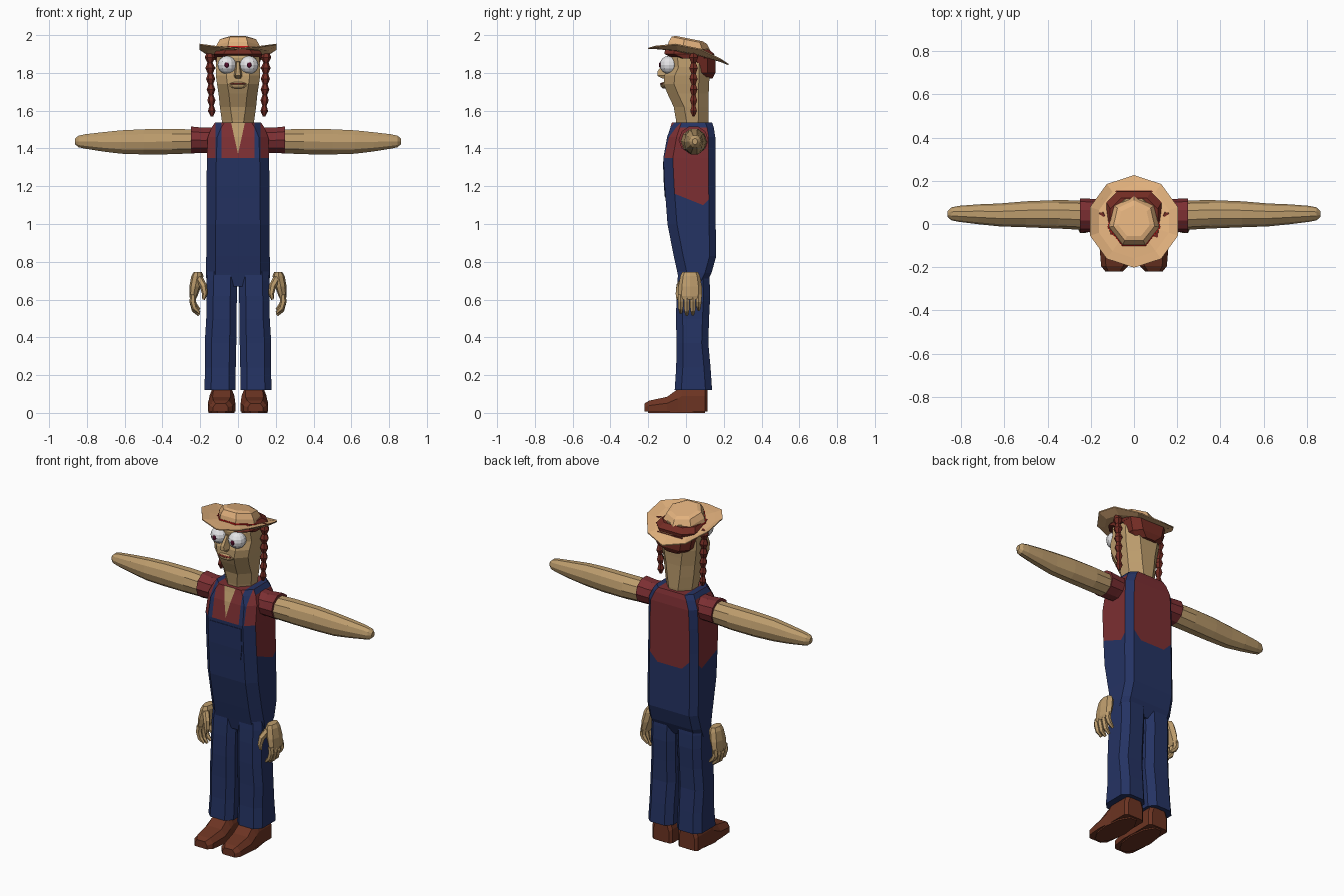
import bpy, bmesh, math
from mathutils import Vector

if "Cube" in bpy.data.objects:
    bpy.data.objects.remove(bpy.data.objects["Cube"])


def material(name, r, g, b):
    m = bpy.data.materials.new(name)
    m.diffuse_color = (r, g, b, 1)
    m.use_nodes = True
    m.node_tree.nodes["Principled BSDF"].inputs["Base Color"].default_value = m.diffuse_color
    return m


SKIN = material("skin", .50, .33, .15)
SHIRT = material("shirt_red", .20, .028, .032)
DENIM = material("denim_blue", .018, .033, .125)
BOOT = material("boot_brown", .15, .034, .016)
HAIR = material("hair_auburn", .17, .025, .017)
STRAW = material("straw", .76, .44, .205)
RIBBON = material("ribbon_red", .60, .01, .01)
WHITE = material("eye_white", .80, .80, .82)
PUPIL = material("pupil_dark", .09, .004, .025)


def finish(name, bm, *mats):
    bmesh.ops.recalc_face_normals(bm, faces=bm.faces)
    me = bpy.data.meshes.new(name)
    bm.to_mesh(me)
    bm.free()
    for m in mats:
        me.materials.append(m)
    ob = bpy.data.objects.new(name, me)
    bpy.context.collection.objects.link(ob)
    return ob


def loft_bm(rings, caps=True):
    """Skin a list of equal-length point rings."""
    bm = bmesh.new()
    vs = [[bm.verts.new(p) for p in r] for r in rings]
    n = len(vs[0])
    for a, b in zip(vs, vs[1:]):
        for i in range(n):
            j = (i + 1) % n
            bm.faces.new((a[i], a[j], b[j], b[i]))
    if caps:
        bm.faces.new(vs[0])
        bm.faces.new(vs[-1])
    bmesh.ops.recalc_face_normals(bm, faces=bm.faces)
    return bm


def loft(name, rings, mat, caps=True):
    return finish(name, loft_bm(rings, caps), mat)


def octagon(z, w, yf, yb, cx=0, cf=.05, cb=.035):
    """Rectangle with cut corners, lying flat at height z."""
    half = [(w - cf, yf), (w, yf + cf), (w, yb - cb), (w - cb, yb)]
    pts = half + [(-x, y) for x, y in reversed(half)]
    return [(cx + x, y, z) for x, y in pts]


def circle(z, cx, cy, rx, ry, n=8, start=0.0):
    return [(cx + rx * math.cos(start + math.tau * i / n),
             cy + ry * math.sin(start + math.tau * i / n), z) for i in range(n)]


def tube(name, path, radii, mat, n=6):
    """Tapered tube along a path of points."""
    path = [Vector(p) for p in path]
    rings = []
    for i, p in enumerate(path):
        d = (path[min(i + 1, len(path) - 1)] - path[max(i - 1, 0)]).normalized()
        u = d.cross(Vector((0, 1, 0))).normalized()
        v = d.cross(u)
        rings.append([p + radii[i] * (u * math.cos(math.tau * k / n) + v * math.sin(math.tau * k / n))
                      for k in range(n)])
    return loft(name, rings, mat)


def ball(name, loc, size, mat, seg=12):
    bm = bmesh.new()
    bmesh.ops.create_uvsphere(bm, u_segments=seg, v_segments=8, radius=1)
    for v in bm.verts:
        v.co = Vector(loc) + Vector([a * b for a, b in zip(v.co, size)])
    return finish(name, bm, mat)


# Torso: overalls with shirt panels and open collar coloured by rule
bm = loft_bm([octagon(*a) for a in [
    (.67, .165, -.03, .10), (.74, .17, -.045, .135), (.83, .168, -.065, .16),
    (1.0, .168, -.098, .157), (1.2, .166, -.113, .155), (1.35, .165, -.12, .155),
    (1.46, .16, -.10, .155), (1.51, .14, -.083, .147), (1.537, .122, -.075, .138)]])
cuts = [((0, .09, 1.1), (0, .4, 1)), ((0, .09, 1.1), (0, -1, 1)), ((0, 0, 1.1), (0, 0, 1)),
        ((.08, 0, 1.1), (-1, 0, 1)), ((-.08, 0, 1.1), (1, 0, 1)),
        ((0, 0, 1.37), (1, 0, .22)), ((0, 0, 1.37), (1, 0, -.22))]
cuts += [((x, 0, 0), (1, 0, 0)) for x in (-.12, -.088, .088, .12)]
for co, no in cuts:
    upper = [f for f in bm.faces if f.calc_center_median().z > 1.0]
    geom = set(upper) | {e for f in upper for e in f.edges} | {v for f in upper for v in f.verts}
    bmesh.ops.bisect_plane(bm, geom=list(geom), plane_co=co, plane_no=no)
bm.normal_update()
for f in bm.faces:
    c, n = f.calc_center_median(), f.normal
    ax, strap = abs(c.x), .088 < abs(c.x) < .12
    if n.z > .6 or (n.y < -.25 and c.z > 1.35):        # chest and shoulders
        red = c.z > 1.35 and not strap
        if n.y < -.25 and ax < (c.z - 1.37) * .22:
            f.material_index = 2
            continue
    elif abs(n.x) > .85:                               # sides
        d = c.y - .09
        red = c.z > 1.1 + max(d, -.4 * d)
    elif n.y > .85:                                    # back
        red = c.z > 1.1 + max(0, ax - .08)
    else:
        red = False
    f.material_index = 1 if red else 0
finish("overalls_and_shirt", bm, DENIM, SHIRT, SKIN)

# Bib pocket
bm = loft_bm([[(s * w, y, z) for s, y in ((-1, y0), (1, y0), (1, y0 + .007), (-1, y0 + .007))]
              for z, w, y0 in ((1.14, .095, -.112), (1.2, .105, -.117), (1.33, .105, -.122))])
finish("bib_pocket", bm, DENIM)

# Head and neck
loft("head", [octagon(z, w, f, b, 0, .055, .055) for z, w, f, b in [
    (1.46, .075, -.045, .115), (1.55, .086, -.053, .12), (1.62, .096, -.065, .12),
    (1.69, .103, -.098, .12), (1.74, .111, -.118, .122), (1.785, .117, -.115, .125),
    (1.83, .118, -.095, .125), (1.88, .113, -.10, .125), (1.93, .095, -.08, .115)]], SKIN)
loft("nose", [[(-w, -.09, z), (w, -.09, z), (w * .5, y, z), (-w * .5, y, z)]
              for z, w, y in ((1.77, .022, -.125), (1.785, .028, -.152), (1.81, .02, -.15),
                              (1.86, .012, -.11))], SKIN)
ball("lips", (0, -.115, 1.735), (.052, .02, .018), SKIN, 10)
ball("mouth", (0, -.123, 1.742), (.045, .015, .006), HAIR, 10)

# Hair under the hat
loft("hair_cap", [octagon(z, w, f, b, 0, .05, .05) for z, w, f, b in [
    (1.875, .122, -.06, .145), (1.90, .128, -.115, .15), (1.925, .11, -.11, .12)]], HAIR)
loft("hair_back", [octagon(z, w, f, b, 0, .03, .04) for z, w, f, b in [
    (1.77, .07, .07, .14), (1.80, .105, .05, .155), (1.88, .122, .02, .155)]], HAIR)

# Straw hat, tipped down at the back
def hat_ring(r, z, n, bend=0.0):
    return [(x, y, z - .2 * y + bend * (x / .21) ** 2)
            for x, y, _ in circle(0, 0, .012, r, r, n, math.pi / 2)]


loft("hat_brim", [hat_ring(.115, 1.902, 10), hat_ring(.17, 1.894, 10, .025), hat_ring(.214, 1.886, 10, .055),
                  hat_ring(.214, 1.892, 10, .055), hat_ring(.17, 1.904, 10, .025),
                  hat_ring(.115, 1.914, 10)], STRAW)
loft("hat_crown", [hat_ring(.124, 1.905, 7), hat_ring(.116, 1.945, 7), hat_ring(.098, 1.976, 7),
                   hat_ring(.075, 1.985, 7)], STRAW)
loft("hat_ribbon", [hat_ring(.126, 1.908, 7), hat_ring(.125, 1.921, 7), hat_ring(.11, 1.921, 7)], RIBBON, False)

# Paired parts
for s, side in ((-1, "left"), (1, "right")):
    # Eyes
    ball(side + "_eye", (s * .058, -.09, 1.842), (.05, .05, .048), WHITE)
    ball(side + "_pupil", (s * .06, -.138, 1.841), (.013, .006, .014), PUPIL, 8)

    # Braids with alternating bulges
    zs = [1.91 - .34 * i / 12 for i in range(13)]
    tube(side + "_braid", [(s * (.15 - .012 * i / 12), .04, z) for i, z in enumerate(zs)],
         [(.028 if i % 2 else .015) * (1 - .025 * i) for i in range(12)] + [.007], HAIR)

    # Sleeves and arms
    def limb(name, stations, mat):
        loft(name, [[(s * x, cy + ry * math.cos(math.tau * k / 10), cz + rz * math.sin(math.tau * k / 10))
                     for k in range(10)] for x, cy, cz, ry, rz in stations], mat)

    limb(side + "_sleeve", [(.11, .04, 1.445, .075, .072), (.185, .04, 1.443, .076, .07),
                            (.25, .04, 1.445, .079, .075), (.25, .04, 1.445, .06, .055)], SHIRT)
    limb(side + "_arm", [(.22, .04, 1.438, .068, .066), (.35, .045, 1.436, .066, .07),
                         (.5, .045, 1.435, .06, .07), (.62, .042, 1.434, .053, .065),
                         (.72, .045, 1.435, .046, .053), (.81, .047, 1.437, .037, .04),
                         (.845, .047, 1.437, .03, .032), (.862, .047, 1.437, .014, .016)], SKIN)

    # Hands with curled fingers
    loft(side + "_palm", [circle(z, s * x, .022, rx, ry) for z, x, rx, ry in [
        (.745, .213, .022, .042), (.725, .215, .032, .052), (.67, .226, .031, .062),
        (.62, .236, .022, .064), (.60, .238, .015, .058)]], SKIN)
    for i, y in enumerate((-.028, .004, .036, .067)):
        drop = (.0, -.012, -.01, .015)[i]
        tube(f"{side}_finger_{i + 1}", [(s * .237, y, .625), (s * .24, y, .59), (s * .23, y, .555 + drop),
                                        (s * .205, y, .53 + drop)], [.016, .017, .015, .008], SKIN)
    tube(side + "_thumb", [(s * .205, -.01, .71), (s * .182, -.035, .67), (s * .176, -.042, .63),
                           (s * .182, -.045, .60)], [.02, .019, .015, .007], SKIN)

    # Trouser legs
    loft(side + "_trouser_leg", [octagon(z, (b - a) / 2, f, k, s * (a + b) / 2, .035, .035)
                                 for z, a, b, f, k in [
        (.12, .012, .178, -.06, .138), (.24, .012, .174, -.052, .13), (.37, .009, .176, -.05, .118),
        (.50, .008, .168, -.053, .122), (.62, .006, .166, -.05, .128), (.70, .004, .166, -.045, .125),
        (.76, .002, .16, -.04, .12)]], DENIM)

    # Boots
    loft(side + "_boot", [[(s * (cx + k * w), y, z) for k, z in
                           ((-1, .008), (1, .008), (1, h * .6), (.65, h), (-.65, h), (-1, h * .6))]
                          for y, cx, w, h in [
        (-.22, .092, .04, .05), (-.195, .09, .062, .065), (-.10, .087, .073, .085),
        (-.045, .085, .068, .125), (-.02, .085, .066, .15), (.10, .085, .066, .15),
        (.113, .085, .05, .13)]], BOOT)
    loft(side + "_sole", [circle(z, s * .087, -.05, .068, .158, 10) for z in (0, .012)], BOOT)
